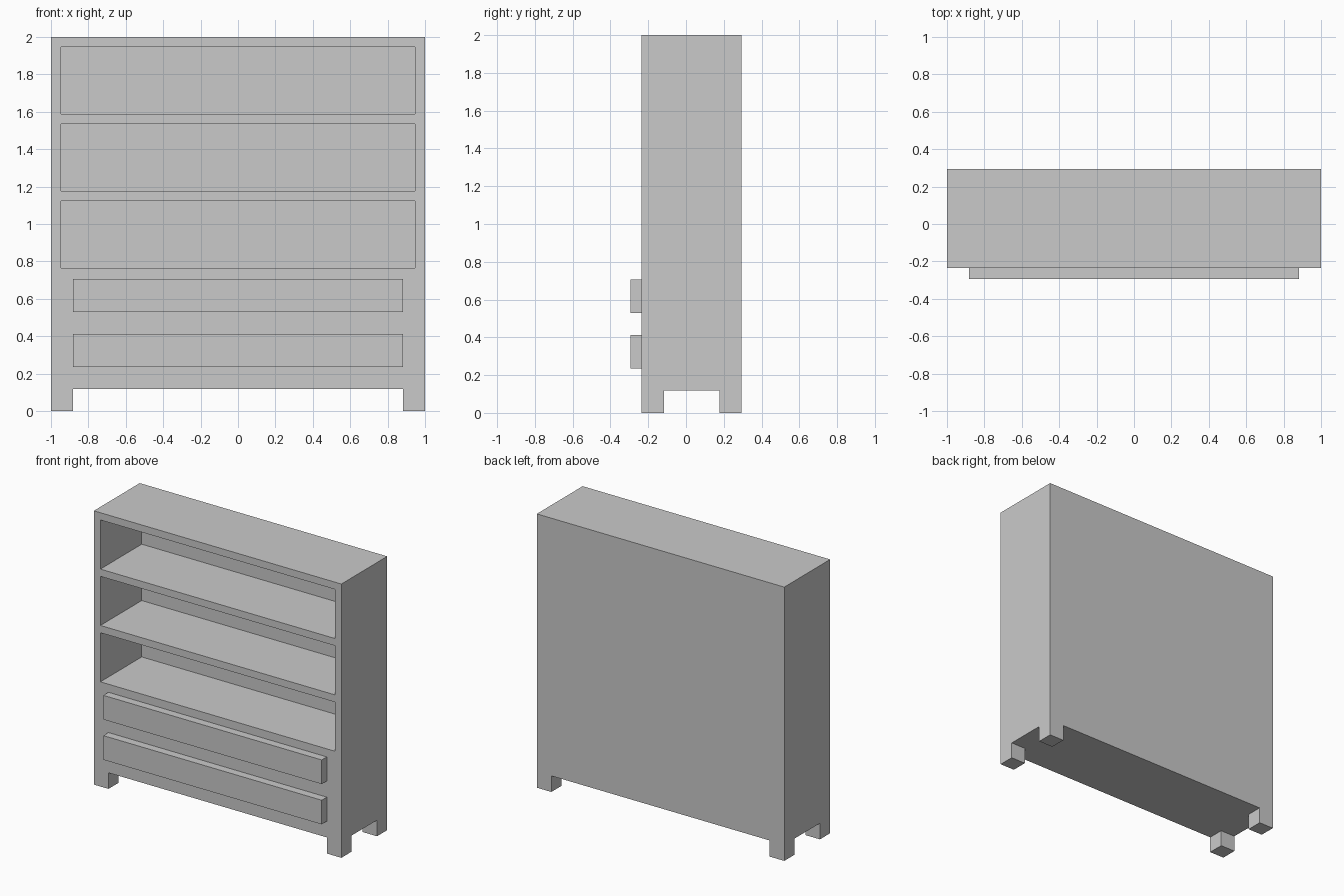
import bpy
import bmesh
from mathutils import Vector

cube = bpy.data.objects.get("Cube")
if cube:
    bpy.data.objects.remove(cube, do_unlink=True)

U = 1 / 17                      # module the whole piece is sized on
HALF_W, HEIGHT = 17 * U, 34 * U
FRONT, BACK = -4 * U, 5 * U
LEG = 2 * U
BOARD = 0.9 * U                 # side, top and back thickness
SHELVES = [13 * U, 20 * U, 27 * U]
OPENING = 6.1 * U

grey = bpy.data.materials.new("plain grey")
grey.use_nodes = True
colour = (0.59, 0.59, 0.59, 1)
grey.diffuse_color = colour
grey.node_tree.nodes["Principled BSDF"].inputs["Base Color"].default_value = colour


def box(bm, low, high):
    """Add an axis-aligned box between two corners."""
    low, high = Vector(low), Vector(high)
    verts = bmesh.ops.create_cube(bm, size=1)["verts"]
    for v in verts:
        v.co = (low + high) / 2 + v.co * (high - low)


def finish(bm, name):
    bmesh.ops.recalc_face_normals(bm, faces=bm.faces)
    mesh = bpy.data.meshes.new(name)
    bm.to_mesh(mesh)
    bm.free()
    mesh.materials.append(grey)
    obj = bpy.data.objects.new(name, mesh)
    bpy.context.collection.objects.link(obj)


def slice_at(bm, axis, values):
    """Cut edge loops across the mesh at positions along one axis."""
    normal = Vector((0, 0, 0))
    normal[axis] = 1
    for value in values:
        bmesh.ops.bisect_plane(bm, geom=bm.verts[:] + bm.edges[:] + bm.faces[:],
                               plane_co=normal * value, plane_no=normal)


def extrude(bm, rule, offset):
    """Push or pull every face whose centre meets the rule."""
    bm.normal_update()
    faces = [f for f in bm.faces if rule(f.calc_center_median(), f.normal)]
    made = bmesh.ops.extrude_face_region(bm, geom=faces)["geom"]
    verts = [g for g in made if isinstance(g, bmesh.types.BMVert)]
    bmesh.ops.translate(bm, verts=verts, vec=offset)
    # The starting faces would otherwise close off the new walls
    bmesh.ops.delete(bm, geom=[f for f in faces if f.is_valid], context='FACES')


# Carcass: one solid, sliced where legs and openings begin
bm = bmesh.new()
box(bm, (-HALF_W, FRONT, LEG), (HALF_W, BACK, HEIGHT))
leg_x, open_x = HALF_W - LEG, HALF_W - BOARD
slice_at(bm, 0, [-open_x, -leg_x, leg_x, open_x])
slice_at(bm, 1, [FRONT + LEG, BACK - LEG])
slice_at(bm, 2, [z for s in SHELVES for z in (s, s + OPENING)])

# Corner legs
extrude(bm, lambda c, n: n.z < -0.9 and abs(c.x) > leg_x
        and not FRONT + LEG < c.y < BACK - LEG, (0, 0, -LEG))

# Shelf openings
extrude(bm, lambda c, n: n.y < -0.9 and c.y < FRONT + 0.01 and abs(c.x) < open_x
        and any(s < c.z < s + OPENING for s in SHELVES),
        (0, BACK - FRONT - BOARD, 0))
finish(bm, "bookcase_body")

# Drawer fronts
for name, bottom in (("lower_drawer", 4 * U), ("upper_drawer", 9 * U)):
    bm = bmesh.new()
    box(bm, (-leg_x, FRONT - U, bottom), (leg_x, FRONT, bottom + 3 * U))
    finish(bm, name)
